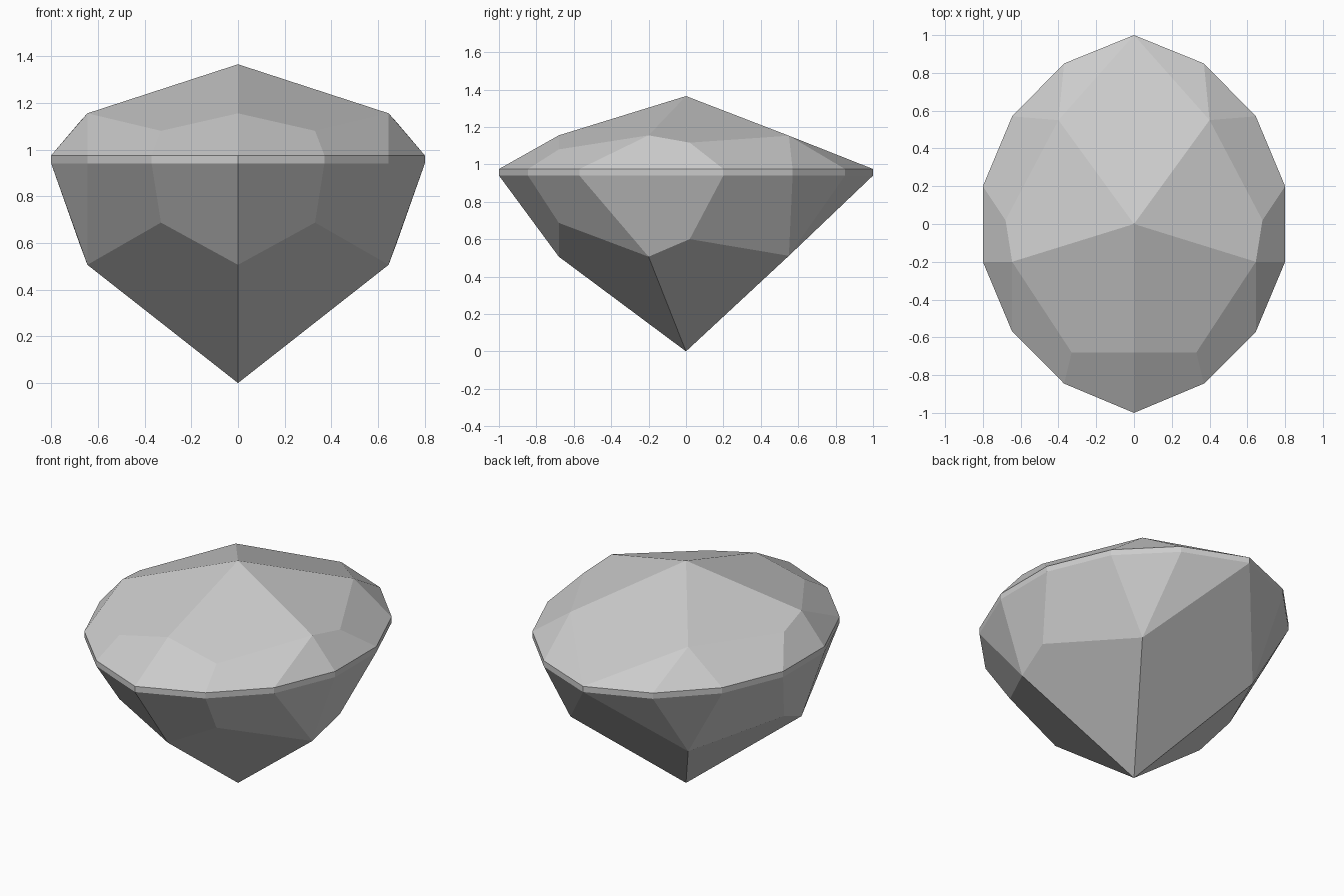
import bpy, bmesh
from math import radians

old = bpy.data.objects.get("Cube")
if old:
    bpy.data.objects.remove(old, do_unlink=True)

# One plain grey stone colour
grey = bpy.data.materials.new("stone grey")
grey.use_nodes = True
colour = (0.6, 0.6, 0.6, 1)
grey.diffuse_color = colour
grey.node_tree.nodes["Principled BSDF"].inputs["Base Color"].default_value = colour

# Half outline of the girdle (x, y)
GIRDLE = [(0, -1), (0.37, -0.845), (0.645, -0.57), (0.8, -0.2),
          (0.8, 0.2), (0.645, 0.57), (0.37, 0.85), (0, 1)]
# Half set of facet corners (x, y, height away from the girdle)
FACETS = [(0, 0, 0.39), (0, -0.68, 0.18), (0.33, -0.68, 0.105),
          (0.645, -0.2, 0.18), (0.68, 0.02, 0.141), (0.4, 0.55, 0.178)]
GIRDLE_BOTTOM, GIRDLE_TOP = 0.94, 0.975


def mirrored(points):
    """Return the points with their copies across x = 0."""
    return points + [(-p[0], *p[1:]) for p in points if p[0] > 0]


# Crown rises from the girdle; the pavilion repeats it, stretched downwards
stretch = -GIRDLE_BOTTOM / FACETS[0][2]
bm = bmesh.new()
for base, scale in ((GIRDLE_TOP, 1), (GIRDLE_BOTTOM, stretch)):
    for x, y in mirrored(GIRDLE):
        bm.verts.new((x, y, base))
    for x, y, h in mirrored(FACETS):
        bm.verts.new((x, y, base + h * scale))

# Skin the corners and merge coplanar triangles into cut facets
bmesh.ops.convex_hull(bm, input=bm.verts[:])
bmesh.ops.dissolve_limit(bm, angle_limit=radians(1.5), verts=bm.verts[:], edges=bm.edges[:])
bmesh.ops.recalc_face_normals(bm, faces=bm.faces[:])

mesh = bpy.data.meshes.new("cut_gemstone")
bm.to_mesh(mesh)
bm.free()
mesh.materials.append(grey)
gem = bpy.data.objects.new("cut_gemstone", mesh)
bpy.context.collection.objects.link(gem)
